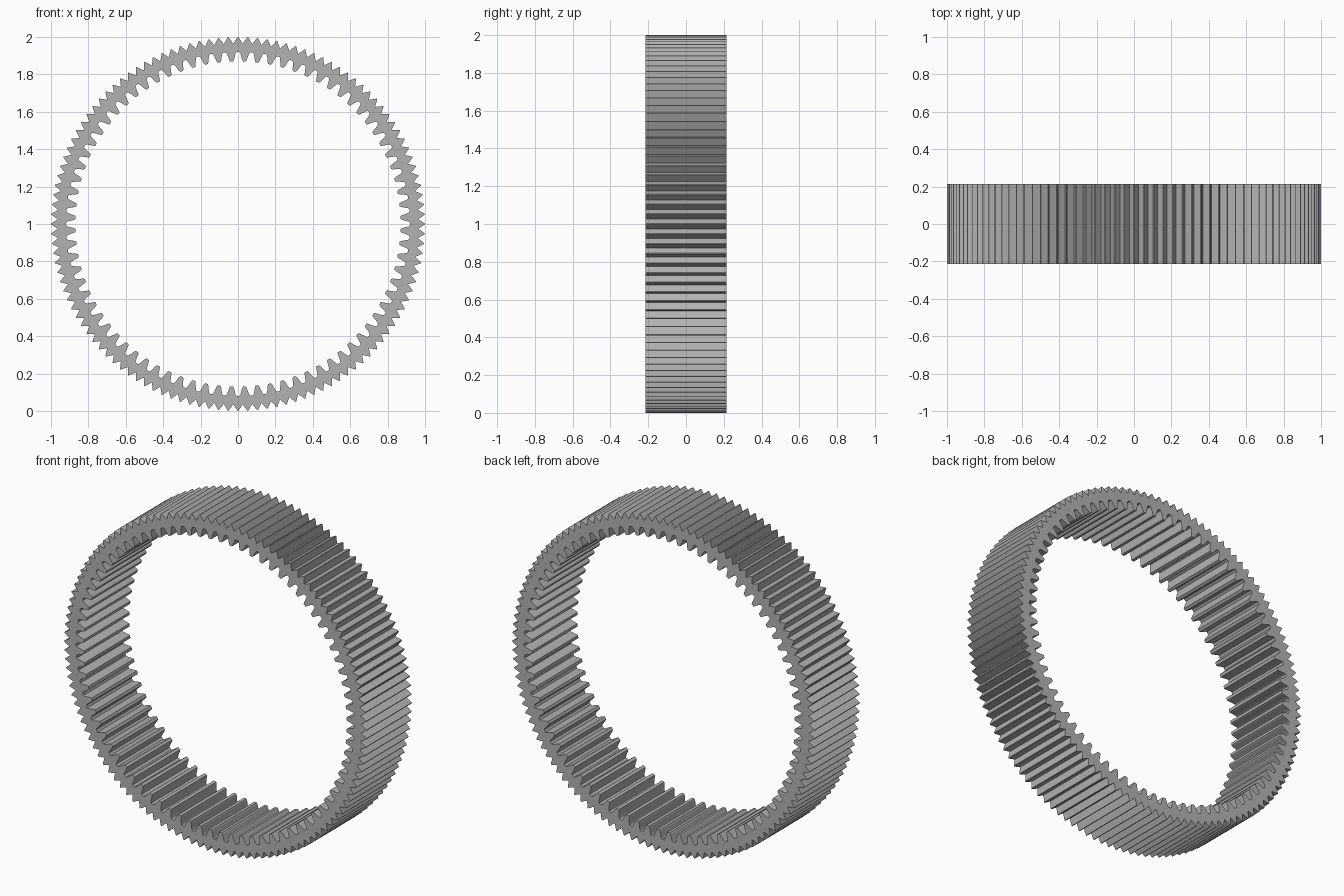
import bpy, bmesh
from math import sin, cos, pi

cube = bpy.data.objects.get("Cube")
if cube:
    bpy.data.objects.remove(cube, do_unlink=True)

HALF_DEPTH = 0.215
OUTER_TEETH, INNER_TEETH = 120, 80

# One tooth each, as (fraction of the pitch from the tooth centre, radius)
serration = [(-0.5, 0.964), (-0.04, 1.0), (0.04, 1.0)]
half_tooth = [(0.39, 0.92), (0.33, 0.914), (0.25, 0.895), (0.18, 0.878), (0.12, 0.87)]
gear_tooth = [(-t, r) for t, r in half_tooth] + half_tooth[::-1]


def ring_loop(profile, count, shift=0.0):
    """Repeat a tooth profile around the ring as (x, z) points."""
    step = 2 * pi / count
    return [(r * cos((i + t + shift) * step), r * sin((i + t + shift) * step))
            for i in range(count) for t, r in profile]


def add_loop(bm, points, y):
    verts = [bm.verts.new((x, y, z + 1)) for x, z in points]
    edges = [bm.edges.new((v, verts[i - 1])) for i, v in enumerate(verts)]
    return verts, edges


# Steel colour
steel = bpy.data.materials.new("steel_grey")
steel.use_nodes = True
grey = (0.45, 0.45, 0.45, 1)
steel.diffuse_color = grey
steel.node_tree.nodes["Principled BSDF"].inputs["Base Color"].default_value = grey

# Flat ring outline, filled between the two toothed loops, then extruded
bm = bmesh.new()
outer = add_loop(bm, ring_loop(serration, OUTER_TEETH), -HALF_DEPTH)
inner = add_loop(bm, ring_loop(gear_tooth, INNER_TEETH, 0.5), -HALF_DEPTH)
bmesh.ops.triangle_fill(bm, edges=outer[1] + inner[1], use_beauty=True)
front = bm.faces[:]
extruded = bmesh.ops.extrude_face_region(bm, geom=front, use_keep_orig=True)
moved = [g for g in extruded["geom"] if isinstance(g, bmesh.types.BMVert)]
bmesh.ops.translate(bm, verts=moved, vec=(0, 2 * HALF_DEPTH, 0))
bmesh.ops.recalc_face_normals(bm, faces=bm.faces[:])
bmesh.ops.dissolve_limit(bm, angle_limit=0.001, verts=bm.verts[:], edges=bm.edges[:])

mesh = bpy.data.meshes.new("ring_gear")
bm.to_mesh(mesh)
bm.free()
mesh.materials.append(steel)
ring = bpy.data.objects.new("ring_gear", mesh)
bpy.context.collection.objects.link(ring)
